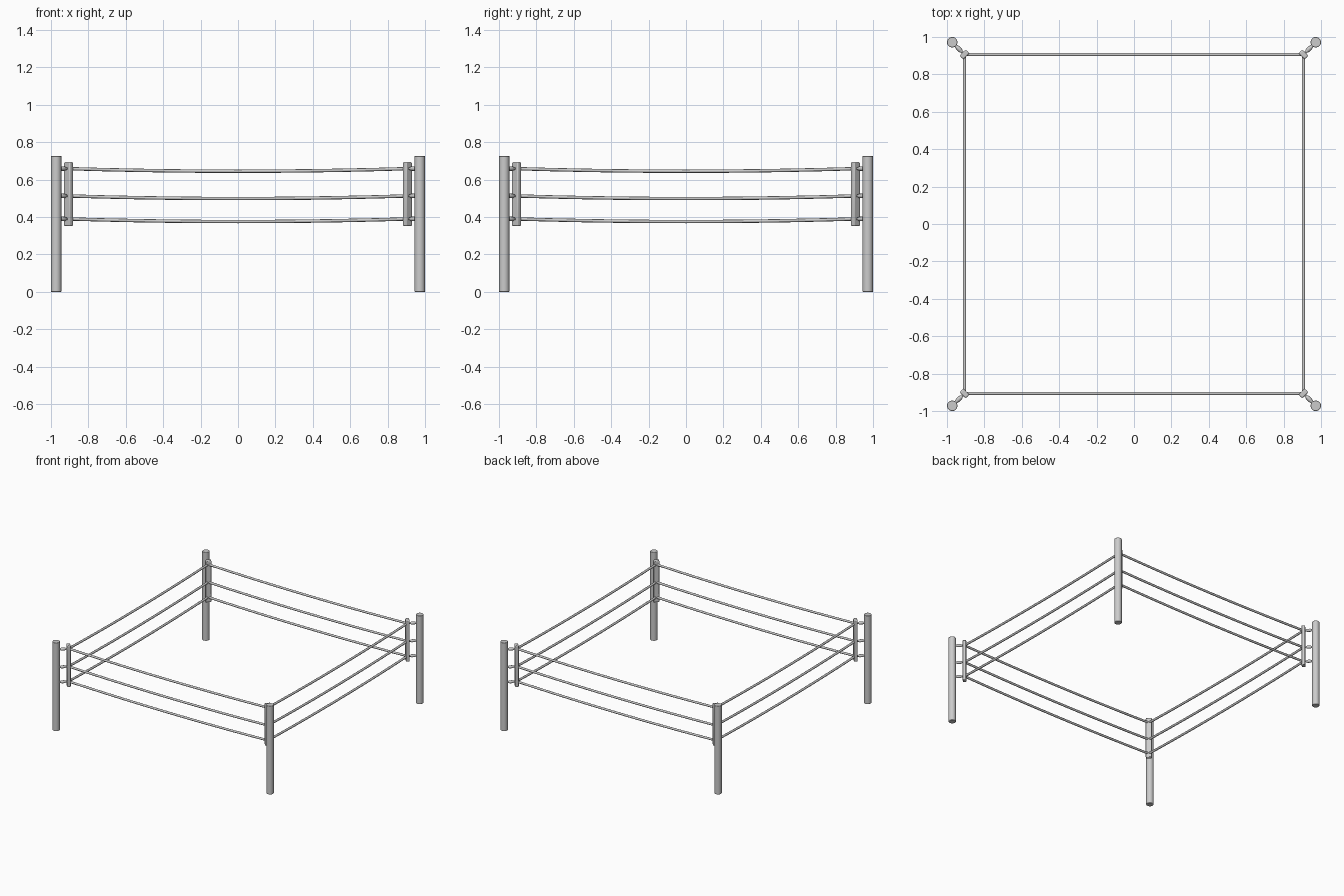
import bpy, math
from mathutils import Vector

if "Cube" in bpy.data.objects:
    bpy.data.objects.remove(bpy.data.objects["Cube"])

POST, PAD = 0.972, 0.906          # corner distances of post and pad centres
LEVELS = (0.390, 0.513, 0.659)    # rope heights at the corners
SAG = 0.014


def shade(ob):
    bpy.ops.object.select_all(action='DESELECT')
    ob.select_set(True)
    bpy.context.view_layer.objects.active = ob
    bpy.ops.object.shade_smooth_by_angle(angle=math.radians(40))


def bevel(ob, width, segments):
    m = ob.modifiers.new("bevel", 'BEVEL')
    m.width, m.segments = width, segments
    m.limit_method = 'ANGLE'
    m.angle_limit = math.radians(40)


def tube(name, points, radius, radii=None):
    cu = bpy.data.curves.new(name, 'CURVE')
    cu.dimensions = '3D'
    cu.bevel_depth = radius
    cu.bevel_resolution = 2
    cu.use_fill_caps = True
    sp = cu.splines.new('POLY')
    sp.points.add(len(points) - 1)
    for i, p in enumerate(points):
        sp.points[i].co = (*p, 1)
        sp.points[i].radius = radii[i] if radii else 1
    ob = bpy.data.objects.new(name, cu)
    bpy.context.collection.objects.link(ob)
    return ob


corners = [(-1, -1), (1, -1), (1, 1), (-1, 1)]
for i, (sx, sy) in enumerate(corners):
    # corner post
    bpy.ops.mesh.primitive_cylinder_add(vertices=24, radius=0.028, depth=0.727,
                                        location=(sx * POST, sy * POST, 0.3635))
    post = bpy.context.object
    post.name = "corner_post"
    bevel(post, 0.003, 2)
    shade(post)

    # padded upright facing the ring centre
    bpy.ops.mesh.primitive_cube_add(size=1, location=(sx * PAD, sy * PAD, 0.523),
                                    rotation=(0, 0, math.atan2(sy, sx)))
    pad = bpy.context.object
    pad.name = "corner_pad"
    pad.scale = (0.028, 0.046, 0.342)
    bpy.ops.object.transform_apply(location=False, rotation=False, scale=True)
    bevel(pad, 0.006, 2)
    shade(pad)

    nx, ny = corners[(i + 1) % 4]
    for z in LEVELS:
        # turnbuckle joining post and pad
        a = Vector((sx * (POST - 0.012), sy * (POST - 0.012), z))
        b = Vector((sx * PAD, sy * PAD, z))
        ts = (0, 0.15, 0.3, 0.6, 0.75, 1)
        tube("turnbuckle", [a.lerp(b, t) for t in ts], 0.012,
             (0.55, 0.55, 1, 1, 0.55, 0.55))

        # sagging rope to the next corner
        c = Vector((nx * PAD, ny * PAD, z))
        pts = []
        for k in range(11):
            t = k / 10
            p = b.lerp(c, t)
            p.z -= SAG * 4 * t * (1 - t)
            pts.append(p)
        tube("rope", pts, 0.009)
